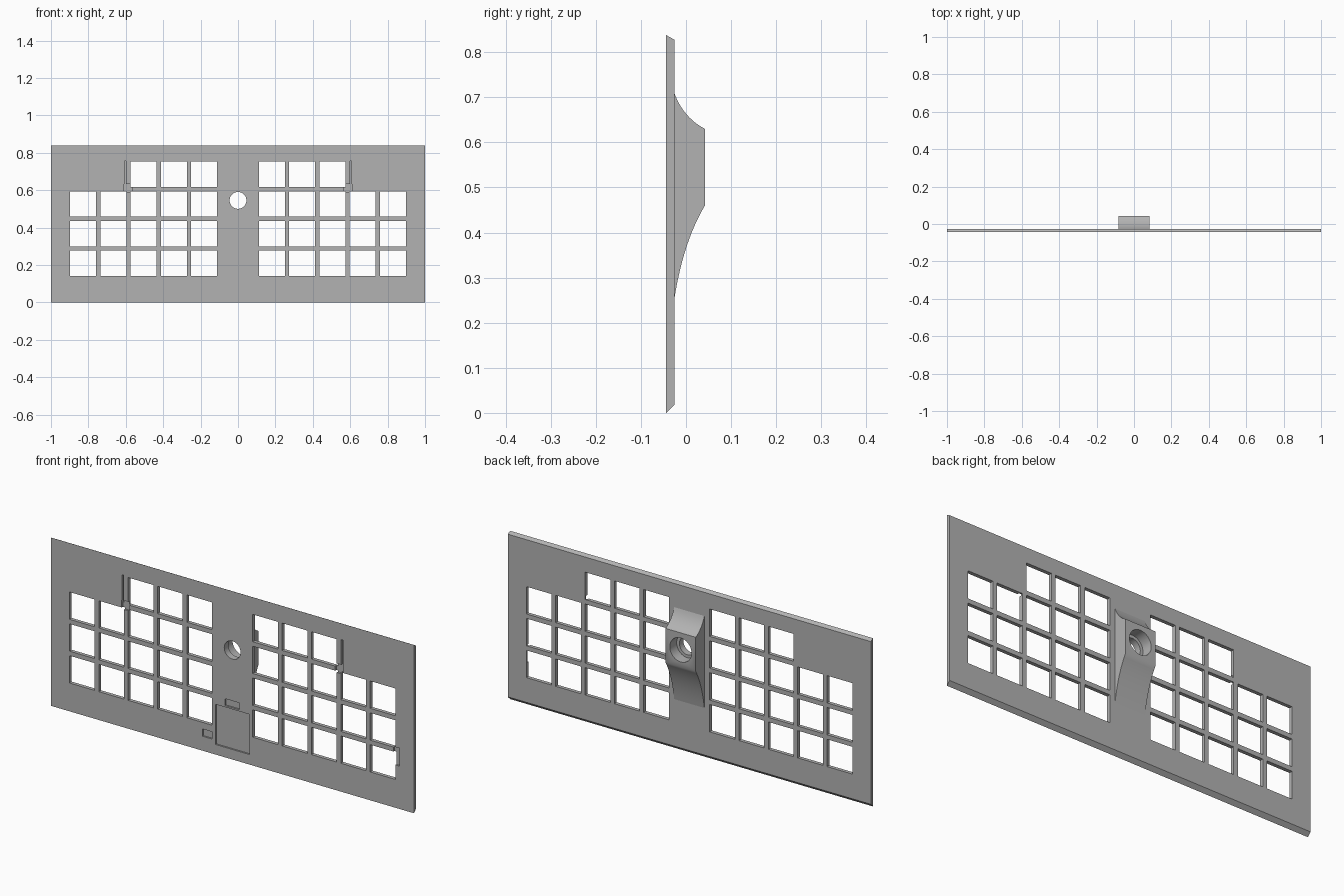
import bpy, bmesh, math
from mathutils import Matrix

if "Cube" in bpy.data.objects:
    bpy.data.objects.remove(bpy.data.objects["Cube"])

FRONT, BACK, TIP = -0.044, -0.026, 0.042

grey = bpy.data.materials.new("mid grey")
grey.diffuse_color = (0.45, 0.45, 0.45, 1)
grey.use_nodes = True
grey.node_tree.nodes["Principled BSDF"].inputs["Base Color"].default_value = grey.diffuse_color


def new_object(name, bm):
    bmesh.ops.recalc_face_normals(bm, faces=bm.faces)
    mesh = bpy.data.meshes.new(name)
    bm.to_mesh(mesh)
    bm.free()
    mesh.materials.append(grey)
    obj = bpy.data.objects.new(name, mesh)
    bpy.context.collection.objects.link(obj)
    return obj


def extrude_profile(name, pts, half_width):
    """Side profile of (y, z) points extruded along x."""
    bm = bmesh.new()
    face = bm.faces.new([bm.verts.new((-half_width, y, z)) for y, z in pts])
    ext = bmesh.ops.extrude_face_region(bm, geom=[face])["geom"]
    verts = [v for v in ext if isinstance(v, bmesh.types.BMVert)]
    bmesh.ops.translate(bm, verts=verts, vec=(2 * half_width, 0, 0))
    return new_object(name, bm)


def boxes(name, rects, y0, y1):
    """Cutter made of boxes given as (x0, x1, z0, z1)."""
    bm = bmesh.new()
    for x0, x1, z0, z1 in rects:
        m = Matrix.Translation(((x0 + x1) / 2, (y0 + y1) / 2, (z0 + z1) / 2))
        m = m @ Matrix.Diagonal((x1 - x0, y1 - y0, z1 - z0, 1))
        bmesh.ops.create_cube(bm, size=1, matrix=m)
    return new_object(name, bm)


def cylinder(name, r, y0, y1, z):
    bm = bmesh.new()
    m = Matrix.Translation((0, (y0 + y1) / 2, z)) @ Matrix.Rotation(math.pi / 2, 4, 'X')
    bmesh.ops.create_cone(bm, cap_ends=True, segments=48, radius1=r, radius2=r,
                          depth=y1 - y0, matrix=m)
    return new_object(name, bm)


def cut(target, cutter):
    cutter.hide_render = True
    mod = target.modifiers.new("cut", 'BOOLEAN')
    mod.operation, mod.solver, mod.object = 'DIFFERENCE', 'EXACT', cutter
    bpy.context.view_layer.objects.active = target
    bpy.ops.object.modifier_apply(modifier=mod.name)


def bezier(p0, p1, p2, n=12):
    out = []
    for i in range(n + 1):
        t = i / n
        out.append(tuple((1 - t) ** 2 * a + 2 * t * (1 - t) * b + t * t * c
                         for a, b, c in zip(p0, p1, p2)))
    return out


# Plate with slanted top and bottom edges
plate = extrude_profile("plate", [(FRONT, 0), (BACK, 0.018), (BACK, 0.828), (FRONT, 0.838)], 1.0)

# Boss on the back, with concave flares above and below its flat face
profile = bezier((BACK, 0.252), (-0.006, 0.38), (TIP, 0.46))
profile += bezier((TIP, 0.63), (-0.006, 0.655), (BACK, 0.71))
profile += [(BACK - 0.004, 0.71), (BACK - 0.004, 0.252)]
boss = extrude_profile("back_boss", profile, 0.083)

# Window grid: five columns a side, the top row has only the inner three
windows = []
for row in range(4):
    z = 0.141 + row * 0.1585
    for col in range(3 if row == 3 else 5):
        x = 0.112 + col * 0.1617
        windows += [(x, x + 0.139, z, z + 0.136), (-x - 0.139, -x, z, z + 0.136)]
cutters = [boxes("window_cutter", windows, -0.2, 0.2)]

# Shallow front pockets
pockets = [(-0.093, 0.093, 0.05, 0.25), (-0.165, -0.112, 0.072, 0.108),
           (-0.04, 0.04, 0.258, 0.292), (0.888, 0.92, 0.213, 0.302)]
cutters.append(boxes("pocket_cutter", pockets, -0.1, FRONT + 0.008))
for s in (-1, 1):
    for i, (a, b, z0, z1) in enumerate([(0.566, 0.61, 0.587, 0.632), (0.599, 0.608, 0.62, 0.757)]):
        x0, x1 = sorted((s * a, s * b))
        cutters.append(boxes("slit_cutter", [(x0, x1, z0, z1)], -0.1, FRONT + 0.009 + 0.002 * i))
for c in cutters:
    cut(plate, c)

# Round through-hole with a wider counterbore from the back
holes = [cylinder("hole_cutter", 0.045, -0.1, 0.1, 0.545),
         cylinder("counterbore_cutter", 0.06, -0.012, 0.1, 0.545)]
for h in holes:
    cut(plate, h)
    cut(boss, h)
for c in cutters + holes:
    bpy.data.objects.remove(c)

# Smooth the curved flares and bores, keep edges sharp
for obj in (plate, boss):
    bpy.ops.object.select_all(action='DESELECT')
    obj.select_set(True)
    bpy.context.view_layer.objects.active = obj
    bpy.ops.object.shade_smooth_by_angle(angle=math.radians(30))
